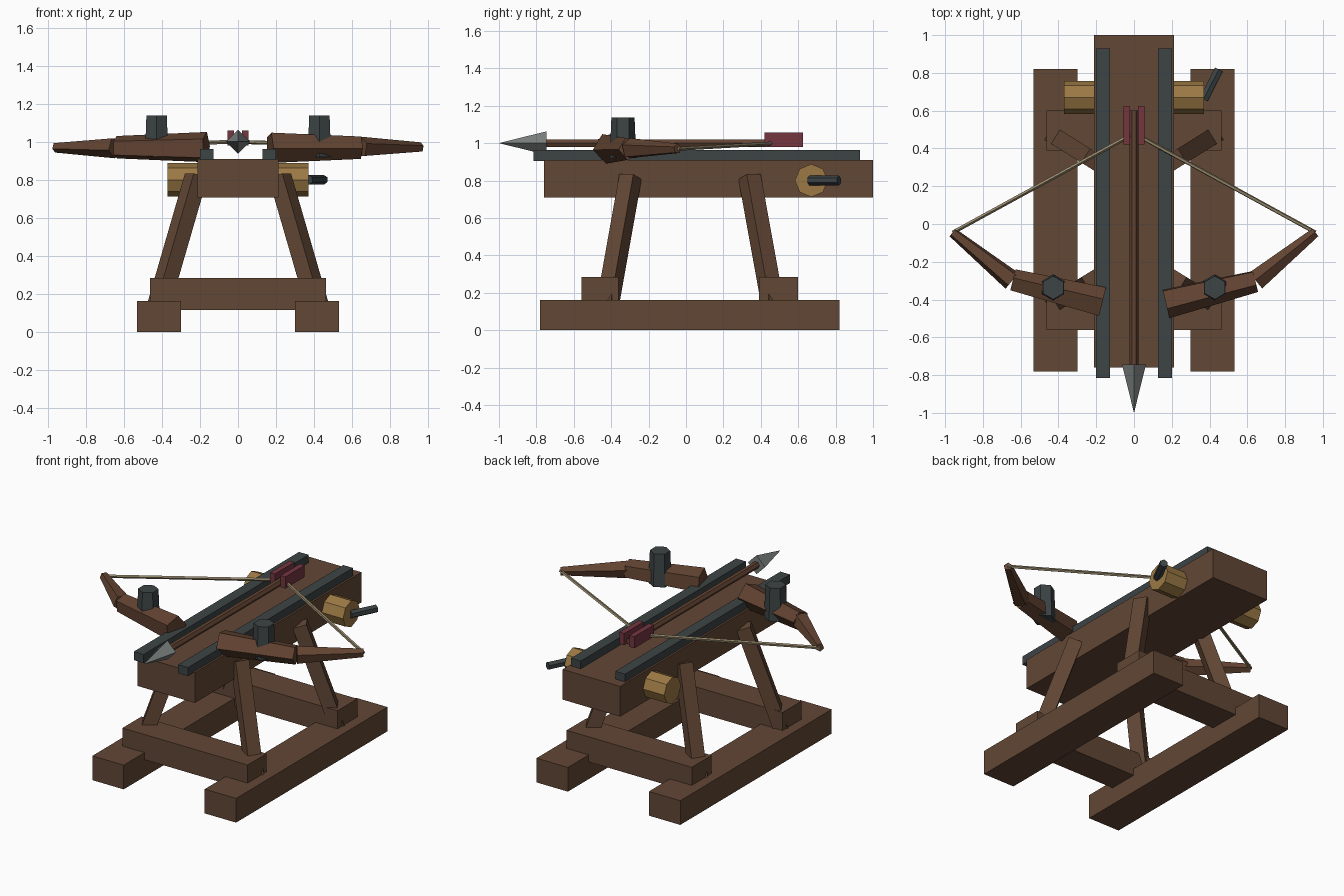
import bpy, bmesh, math
from mathutils import Vector, Matrix

if "Cube" in bpy.data.objects:
    bpy.data.objects.remove(bpy.data.objects["Cube"])


def material(name, rgb):
    m = bpy.data.materials.new(name)
    lin = [((c / 255 + 0.055) / 1.055) ** 2.4 for c in rgb]
    m.diffuse_color = (*lin, 1)
    m.use_nodes = True
    m.node_tree.nodes["Principled BSDF"].inputs["Base Color"].default_value = m.diffuse_color
    return m


WOOD = material("frame wood", (98, 71, 53))
BOW = material("bow wood", (99, 68, 50))
IRON = material("dark iron", (61, 68, 69))
STEEL = material("pale steel", (122, 127, 125))
DRUM = material("golden wood", (156, 121, 68))
CORD = material("cord", (148, 134, 106))
FLETCH = material("dark red", (117, 54, 64))


def finish(name, bm, mat):
    bmesh.ops.recalc_face_normals(bm, faces=bm.faces)
    me = bpy.data.meshes.new(name)
    bm.to_mesh(me)
    bm.free()
    me.materials.append(mat)
    ob = bpy.data.objects.new(name, me)
    bpy.context.collection.objects.link(ob)


def box(name, lo, hi, mat):
    lo, hi = Vector(lo), Vector(hi)
    bm = bmesh.new()
    bmesh.ops.create_cube(bm, size=1, matrix=Matrix.Translation((lo + hi) / 2) @ Matrix.Diagonal((*(hi - lo), 1)))
    finish(name, bm, mat)


def beam(name, p, q, w, mat):
    p, q = Vector(p), Vector(q)
    rot = (q - p).to_track_quat('Z', 'Y').to_matrix().to_4x4()
    bm = bmesh.new()
    bmesh.ops.create_cube(bm, size=1, matrix=Matrix.Translation((p + q) / 2) @ rot
                          @ Matrix.Diagonal((w, w, (q - p).length, 1)))
    finish(name, bm, mat)


def rod(name, p, q, r1, r2, sides, mat, phase=-math.pi / 2):
    """Tapered prism from p to q."""
    p, q = Vector(p), Vector(q)
    rot = Vector((0, 0, 1)).rotation_difference(q - p).to_matrix().to_4x4()
    bm = bmesh.new()
    bmesh.ops.create_cone(bm, cap_ends=True, segments=sides, radius1=r1, radius2=r2, depth=(q - p).length,
                          matrix=Matrix.Translation((p + q) / 2) @ rot @ Matrix.Rotation(phase, 4, 'Z'))
    bmesh.ops.remove_doubles(bm, verts=bm.verts, dist=1e-5)
    finish(name, bm, mat)


# Base and stock
for y0, y1, end in ((-0.56, -0.36, "front"), (0.39, 0.60, "rear")):
    box(end + "_cross_beam", (-0.463, y0, 0.115), (0.463, y1, 0.283), WOOD)
box("stock", (-0.213, -0.76, 0.708), (0.213, 1.0, 0.91), WOOD)

# Parts repeated on both sides
for s, side in ((-1, "left"), (1, "right")):
    a, b = sorted((s * 0.30, s * 0.532))
    box(side + "_runner", (a, -0.78, 0), (b, 0.82, 0.162), WOOD)
    a, b = sorted((s * 0.128, s * 0.20))
    box(side + "_rail", (a, -0.815, 0.905), (b, 0.93, 0.962), IRON)
    a, b = sorted((s * 0.02, s * 0.056))
    box(side + "_fletching", (a, 0.42, 0.98), (b, 0.625, 1.058), FLETCH)
    # splayed legs
    beam(side + "_front_leg", (s * 0.42, -0.42, 0.13), (s * 0.22, -0.297, 0.82), 0.088, WOOD)
    beam(side + "_rear_leg", (s * 0.42, 0.465, 0.13), (s * 0.22, 0.34, 0.82), 0.088, WOOD)
    # two-piece bow arm, pivot post and string
    rod(side + "_inner_arm", (s * 0.168, -0.417, 0.97), (s * 0.642, -0.30, 0.97), 0.084, 0.062, 5, BOW)
    rod(side + "_outer_arm", (s * 0.645, -0.30, 0.97), (s * 0.96, -0.045, 0.97), 0.057, 0.027, 5, BOW)
    rod(side + "_pivot_post", (s * 0.428, -0.337, 0.92), (s * 0.428, -0.337, 1.138), 0.071, 0.062, 6, IRON, 0)
    rod(side + "_string", (s * 0.96, -0.045, 0.97), (0, 0.48, 1.0), 0.011, 0.011, 5, CORD)

# Windlass drum with crank handle
rod("windlass_drum", (-0.37, 0.67, 0.80), (0.37, 0.67, 0.80), 0.088, 0.088, 8, DRUM)
rod("crank_handle", (0.37, 0.66, 0.80), (0.45, 0.818, 0.80), 0.026, 0.026, 6, IRON)

# Bolt
rod("bolt_shaft", (0, 0.60, 1.0), (0, -0.75, 1.0), 0.023, 0.023, 6, BOW)
rod("bolt_head", (0, -0.745, 1.0), (0, -1.0, 1.0), 0.063, 0.0, 4, STEEL)
